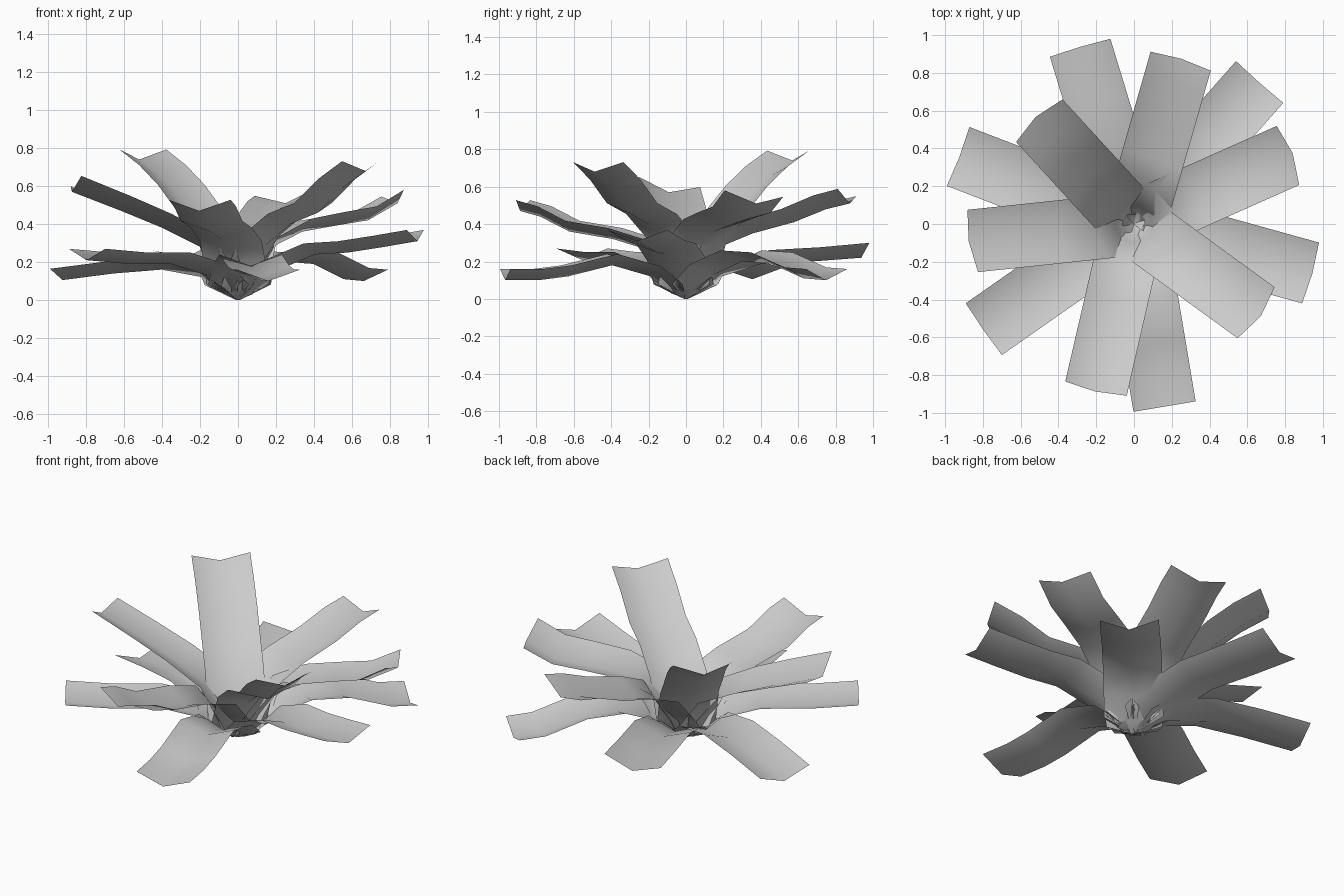
import bpy, bmesh
from math import cos, sin, radians, hypot
from mathutils import Vector

HALF_WIDTH = 0.167
FOLD = 0.06   # how far the leaf edges rise above the midrib


def leaf(name, angle, path, roll=0.0):
    """Strip leaf folded along its midrib; path is (distance out, height)."""
    a = radians(angle)
    out, side = Vector((cos(a), sin(a), 0)), Vector((-sin(a), cos(a), 0))
    up = Vector((0, 0, 1))
    pts = [(0.0, 0.0)] + path
    bm = bmesh.new()
    rows = []
    for i, (d, z) in enumerate(pts):
        p, q = pts[max(i - 1, 0)], pts[min(i + 1, len(pts) - 1)]
        dx, dz = q[0] - p[0], q[1] - p[1]
        length = hypot(dx, dz)
        normal = out * (-dz / length) + up * (dx / length)
        grow = 0.0 if i == 0 else 1.0
        twist = roll * i / (len(pts) - 1)
        mid = out * d + up * z
        row = []
        for s in (-1, 0, 1):
            w = 0.01 if i == 0 else HALF_WIDTH
            row.append(bm.verts.new(mid + side * (s * w)
                                    + normal * (grow * (abs(s) * FOLD + s * twist))))
        rows.append(row)
    for r0, r1 in zip(rows, rows[1:]):
        for k in range(2):
            f = bm.faces.new((r0[k], r1[k], r1[k + 1], r0[k + 1]))
            f.smooth = True
    bm.normal_update()
    me = bpy.data.meshes.new(name)
    bm.to_mesh(me)
    bm.free()
    bpy.context.collection.objects.link(bpy.data.objects.new(name, me))


# Raised inner leaves
LOW = [(0.06, 0.04), (0.10, 0.13)]
upper = [
    (74, [(0.22, 0.29), (0.37, 0.35), (0.60, 0.41), (0.78, 0.48), (0.91, 0.51)], -0.02),
    (24, [(0.20, 0.28), (0.37, 0.36), (0.55, 0.39), (0.75, 0.42), (0.92, 0.51)], -0.02),
    (-36, [(0.18, 0.29), (0.34, 0.40), (0.52, 0.46), (0.68, 0.59), (0.83, 0.68)], 0),
    (-103, [(0.20, 0.26), (0.40, 0.32), (0.64, 0.36), (0.80, 0.44), (0.91, 0.47)], 0),
    (186, [(0.20, 0.28), (0.40, 0.38), (0.62, 0.47), (0.88, 0.57)], 0.03),
    (132.5, [(0.20, 0.31), (0.34, 0.43), (0.48, 0.56), (0.62, 0.66), (0.77, 0.74)], 0),
]
for i, (ang, path, roll) in enumerate(upper):
    leaf(f"upper_leaf_{i + 1}", ang, LOW + path, roll)

# Spreading outer leaves
outer = [
    (107, [(0.20, 0.12), (0.43, 0.19), (0.70, 0.20), (0.98, 0.22)], -0.02),
    (48.5, [(0.20, 0.13), (0.40, 0.20), (0.60, 0.19), (0.84, 0.11), (1.00, 0.10)], 0),
    (-15.5, [(0.20, 0.15), (0.42, 0.24), (0.60, 0.25), (0.80, 0.28), (0.98, 0.31)], 0),
    (-80.5, [(0.19, 0.12), (0.40, 0.18), (0.64, 0.12), (0.80, 0.10), (0.98, 0.10)], 0),
    (-145, [(0.20, 0.13), (0.43, 0.19), (0.70, 0.19), (0.975, 0.21)], 0),
    (159, [(0.20, 0.12), (0.43, 0.16), (0.70, 0.14), (0.99, 0.105)], 0),
]
for i, (ang, path, roll) in enumerate(outer):
    leaf(f"outer_leaf_{i + 1}", ang, [(0.08, 0.03)] + path, roll)
